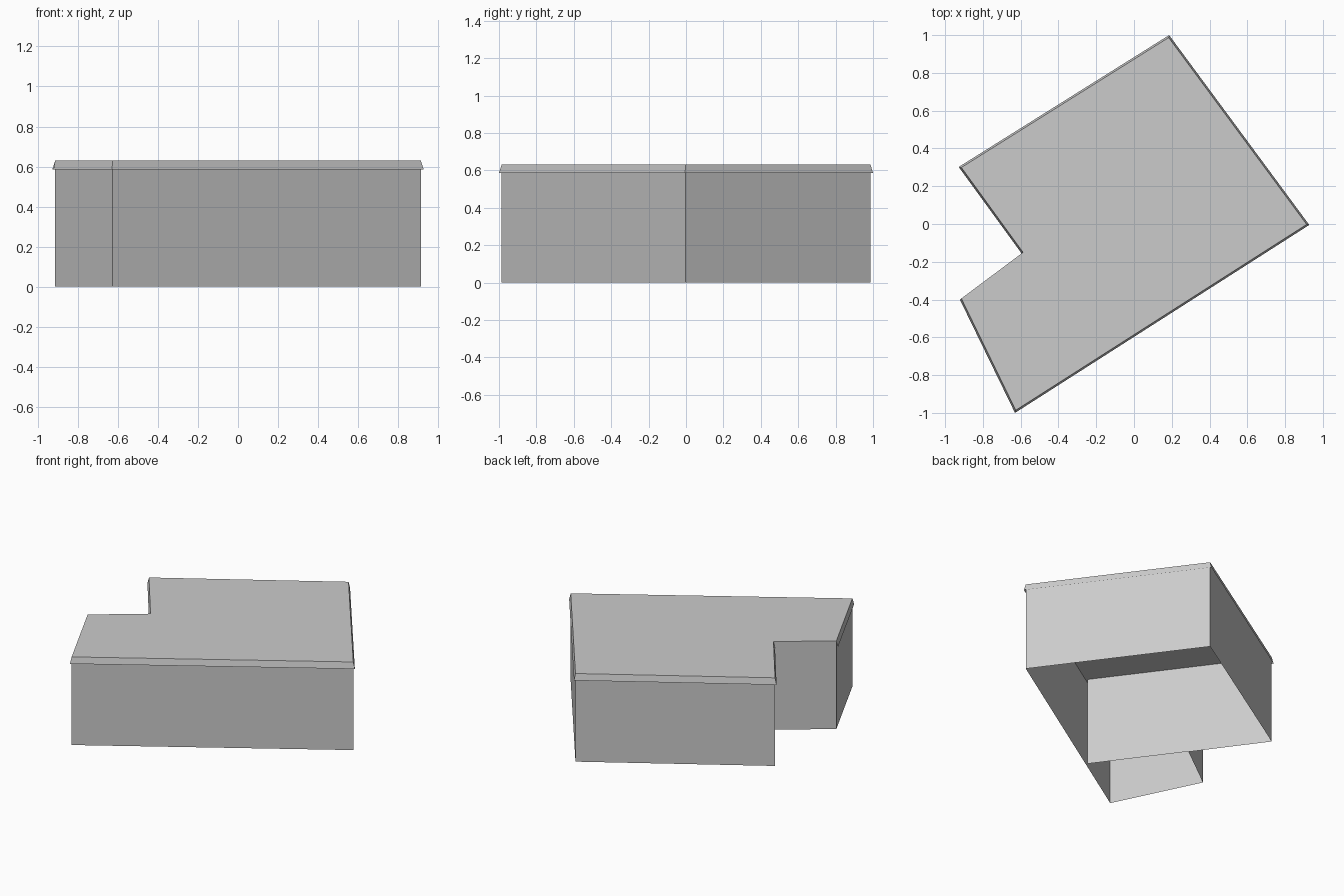
import bpy
from mathutils import Vector, geometry

if "Cube" in bpy.data.objects:
    bpy.data.objects.remove(bpy.data.objects["Cube"])

H = 0.63          # roof height
BAND = 0.045      # height of the eaves band
FLARE = 0.01      # how far the band leans outward

# Outer eaves outline, counter-clockwise; the edge starting at index 3 has no band
eaves = [Vector(p) for p in ((-0.63, -1.0), (0.928, -0.005), (0.186, 1.0),
                             (-0.928, 0.302), (-0.595, -0.156), (-0.922, -0.40))]
PLAIN = 4
N = len(eaves)


def inset(poly, dist):
    """Move every edge inward by its own distance and mitre the corners."""
    lines = []
    for i, p in enumerate(poly):
        q = poly[(i + 1) % len(poly)]
        d = (q - p).normalized()
        n = Vector((-d.y, d.x)) * dist[i]
        lines.append((p + n, q + n))
    out = []
    for i in range(len(poly)):
        a, b = lines[i - 1]
        c, d = lines[i]
        out.append(geometry.intersect_line_line(a.to_3d(), b.to_3d(), c.to_3d(), d.to_3d())[0].to_2d())
    return out


def mesh_object(name, verts, faces):
    me = bpy.data.meshes.new(name)
    me.from_pydata([tuple(v) for v in verts], [], faces)
    ob = bpy.data.objects.new(name, me)
    bpy.context.collection.objects.link(ob)
    return ob


def strips(name, pairs):
    """One quad per (lower a, lower b, upper b, upper a)."""
    verts = [v for quad in pairs for v in quad]
    return mesh_object(name, verts, [tuple(range(4 * i, 4 * i + 4)) for i in range(len(pairs))])


def at(p, z):
    return (p.x, p.y, z)


wall = inset(eaves, [0 if i == PLAIN else FLARE for i in range(N)])
edges = [(i, (i + 1) % N) for i in range(N)]

# Outer walls, open underneath
strips("outer_walls", [(at(wall[a], 0), at(wall[b], 0), at(wall[b], H), at(wall[a], H))
                       for a, b in edges])

# Partition between the main room and the annexe
foot = wall[3] + wall[1] - wall[2]
strips("partition_wall", [(at(wall[3], 0), at(foot, 0), at(foot, H), at(wall[3], H))])

# Flat roof
mesh_object("flat_roof", [at(p, H) for p in wall], [tuple(range(N))])

# Leaning eaves band
strips("eaves_band", [(at(eaves[a], H - BAND), at(eaves[b], H - BAND), at(wall[b], H), at(wall[a], H))
                      for a, b in edges if a != PLAIN])
